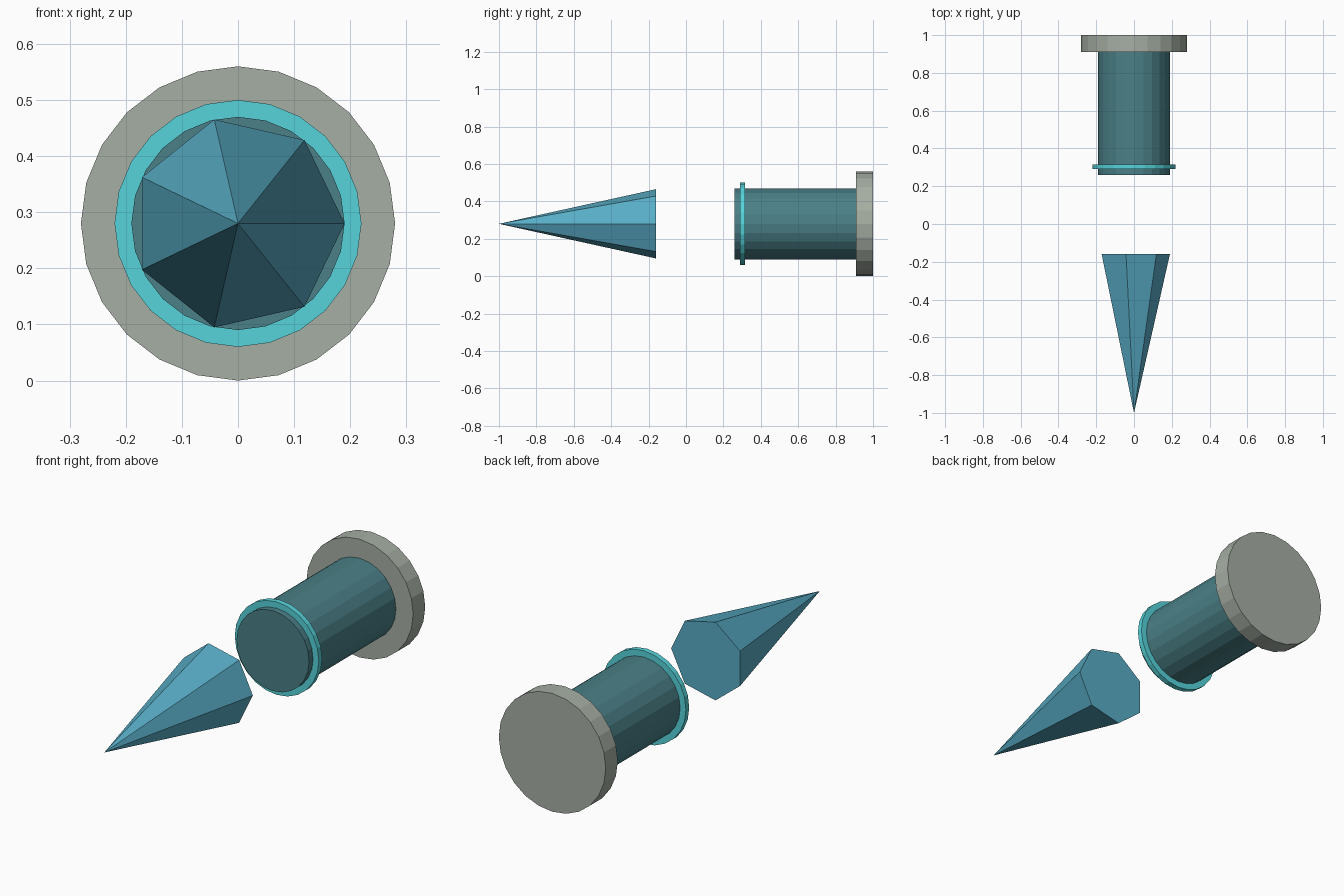
import bpy, bmesh, math

default = bpy.data.objects.get("Cube")
if default:
    bpy.data.objects.remove(default, do_unlink=True)

AXIS_Z = 0.28


def material(name, rgb):
    """Flat material from 8-bit display values, stored as linear."""
    lin = [((c / 255 + 0.055) / 1.055) ** 2.4 for c in rgb] + [1.0]
    mat = bpy.data.materials.new(name)
    mat.use_nodes = True
    mat.diffuse_color = lin
    mat.node_tree.nodes["Principled BSDF"].inputs["Base Color"].default_value = lin
    return mat


def turned(name, sides, radius, front, back, mat, pointed=False):
    """Flat-sided prism along y, or a spike whose tip is at the front."""
    bm = bmesh.new()

    def ring(y):
        turn = [2 * math.pi * i / sides for i in range(sides)]
        return [bm.verts.new((radius * math.cos(a), y, AXIS_Z + radius * math.sin(a)))
                for a in turn]

    rear = ring(back)
    bm.faces.new(rear)
    if pointed:
        tip = bm.verts.new((0, front, AXIS_Z))
        for i in range(sides):
            bm.faces.new((rear[i - 1], rear[i], tip))
    else:
        fore = ring(front)
        bm.faces.new(fore)
        for i in range(sides):
            bm.faces.new((rear[i - 1], rear[i], fore[i], fore[i - 1]))
    bmesh.ops.recalc_face_normals(bm, faces=bm.faces)
    mesh = bpy.data.meshes.new(name)
    bm.to_mesh(mesh)
    bm.free()
    mesh.materials.append(mat)
    obj = bpy.data.objects.new(name, mesh)
    bpy.context.collection.objects.link(obj)
    return obj


blue = material("spike blue", (88, 172, 197))
teal = material("dark teal", (74, 128, 135))
cyan = material("bright cyan", (86, 212, 219))
grey = material("warm grey", (166, 175, 164))

# Floating spike
turned("spike", 7, 0.19, -1.0, -0.16, blue, pointed=True)
# Handle with its collar and end cap
turned("barrel", 24, 0.19, 0.26, 0.91, teal)
turned("collar", 24, 0.22, 0.29, 0.315, cyan)
turned("end_cap", 24, 0.28, 0.91, 1.0, grey)
